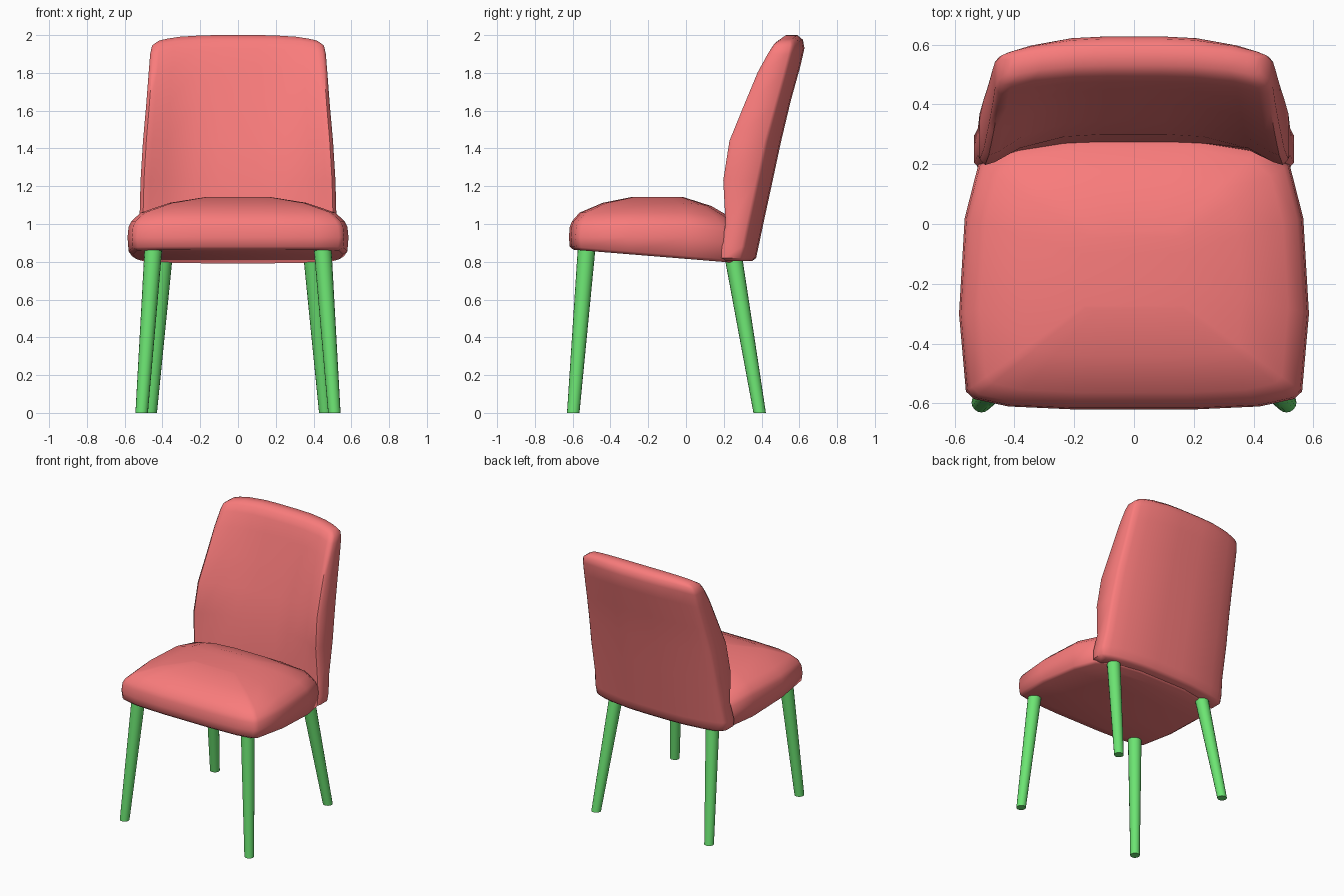
import bpy, bmesh, math
from mathutils import Vector

if "Cube" in bpy.data.objects:
    bpy.data.objects.remove(bpy.data.objects["Cube"])


def material(name, rgb):
    m = bpy.data.materials.new(name)
    m.diffuse_color = (*rgb, 1)
    m.use_nodes = True
    m.node_tree.nodes["Principled BSDF"].inputs["Base Color"].default_value = m.diffuse_color
    return m


FABRIC = material("fabric", (0.95, 0.2, 0.2))
LEG = material("leg_paint", (0.15, 0.78, 0.17))


def finish(name, bm, mat, angle):
    bmesh.ops.recalc_face_normals(bm, faces=bm.faces)
    me = bpy.data.meshes.new(name)
    bm.to_mesh(me)
    bm.free()
    me.materials.append(mat)
    ob = bpy.data.objects.new(name, me)
    bpy.context.collection.objects.link(ob)
    bpy.ops.object.select_all(action='DESELECT')
    ob.select_set(True)
    bpy.context.view_layer.objects.active = ob
    bpy.ops.object.shade_smooth_by_angle(angle=math.radians(angle))
    return ob


def loft(name, rings, mat, angle=55):
    """Skin matching rings; each ring runs along one half and back along the other."""
    bm = bmesh.new()
    rows = [[bm.verts.new(p) for p in r] for r in rings]
    n = len(rows[0])
    for a, b in zip(rows, rows[1:]):
        for i in range(n):
            j = (i + 1) % n
            bm.faces.new((a[i], a[j], b[j], b[i]))
    for r in (rows[0], rows[-1]):
        for i in range(n // 2 - 1):
            bm.faces.new((r[i], r[i + 1], r[n - 2 - i], r[n - 1 - i]))
    return finish(name, bm, mat, angle)


# Seat cushion: plan outline shrunk upwards into a dome
half = [(.2, -.62), (.42, -.61), (.535, -.585), (.562, -.56), (.585, -.3),
        (.566, .02), (.52, .2), (.44, .27), (.2, .31)]
outline = half + [(-x, y) for x, y in reversed(half)]
CY = -0.15
levels = [(.95, None, 0), (.99, None, .015), (1, .93, 0), (.99, .985, 0), (.965, 1.015, 0),
          (.88, 1.06, 0), (.62, 1.112, 0), (.3, 1.142, 0)]
rings = []
for s, top, lift in levels:
    ring = []
    for x, y in outline:
        x, y = x * s, CY + (y - CY) * s
        if top is None:
            z = .865 - .065 * (y + .61) / .8 + lift
        else:
            z = top - .15 * max(0, y - .02)
        ring.append((x, y, z))
    rings.append(ring)
loft("seat", rings, FABRIC)

# Backrest: rows of z, half width, wing front y, centre front y, centre rear y
rows = [(.803, .49, .21, .27, .35), (.82, .53, .18, .265, .372), (.88, .535, .185, .265, .385),
        (1.0, .522, .21, .275, .41), (1.23, .516, .197, .30, .46), (1.44, .503, .23, .345, .505),
        (1.65, .487, .305, .40, .555), (1.83, .473, .38, .447, .605), (1.93, .465, .435, .475, .628),
        (1.975, .455, .465, .495, .62), (2.0, .42, .50, .53, .59)]
rings = []
for z, w, ys, yc, yr in rows:
    drop = min(.09, .45 * (yr - ys))
    front = [(.2, 0), (.45, .08), (.74, .45), (.9, .9), (.965, 1)]
    rear = [(.2, .01), (.45, .08), (.74, .36), (.9, .62), (1, 1)]
    fr = [(u, yc + (ys - yc) * k) for u, k in front] + [(1, ys + min(.02, .1 * (yr - ys)))]
    re = [(u, yr - drop * k) for u, k in rear]
    re.insert(4, (.97, yr - drop * .8))
    ring = [(-u, y) for u, y in reversed(fr)] + fr
    ring += list(reversed(re)) + [(-u, y) for u, y in re]
    bow = .03 if z > 1.5 else 0
    rings.append([(u * w, y, z - bow * abs(u) ** 4) for u, y in ring])
loft("backrest", rings, FABRIC)


# Splayed, tapered legs
def leg(name, foot, top, r0=.033, r1=.047, sides=16):
    bm = bmesh.new()
    ends = []
    for c, r in ((Vector(foot), r0), (Vector(top), r1)):
        ends.append([bm.verts.new(c + Vector((r * math.cos(a), r * math.sin(a), 0)))
                     for a in (math.tau * i / sides for i in range(sides))])
        bm.faces.new(ends[-1])
    for i in range(sides):
        j = (i + 1) % sides
        bm.faces.new((ends[0][i], ends[0][j], ends[1][j], ends[1][i]))
    finish(name, bm, LEG, 40)


for side, sx in (("left", -1), ("right", 1)):
    leg("front_leg_" + side, (.51 * sx, -.597, 0), (.447 * sx, -.525, .885))
    leg("rear_leg_" + side, (.462 * sx, .39, 0), (.393 * sx, .25, .83))
